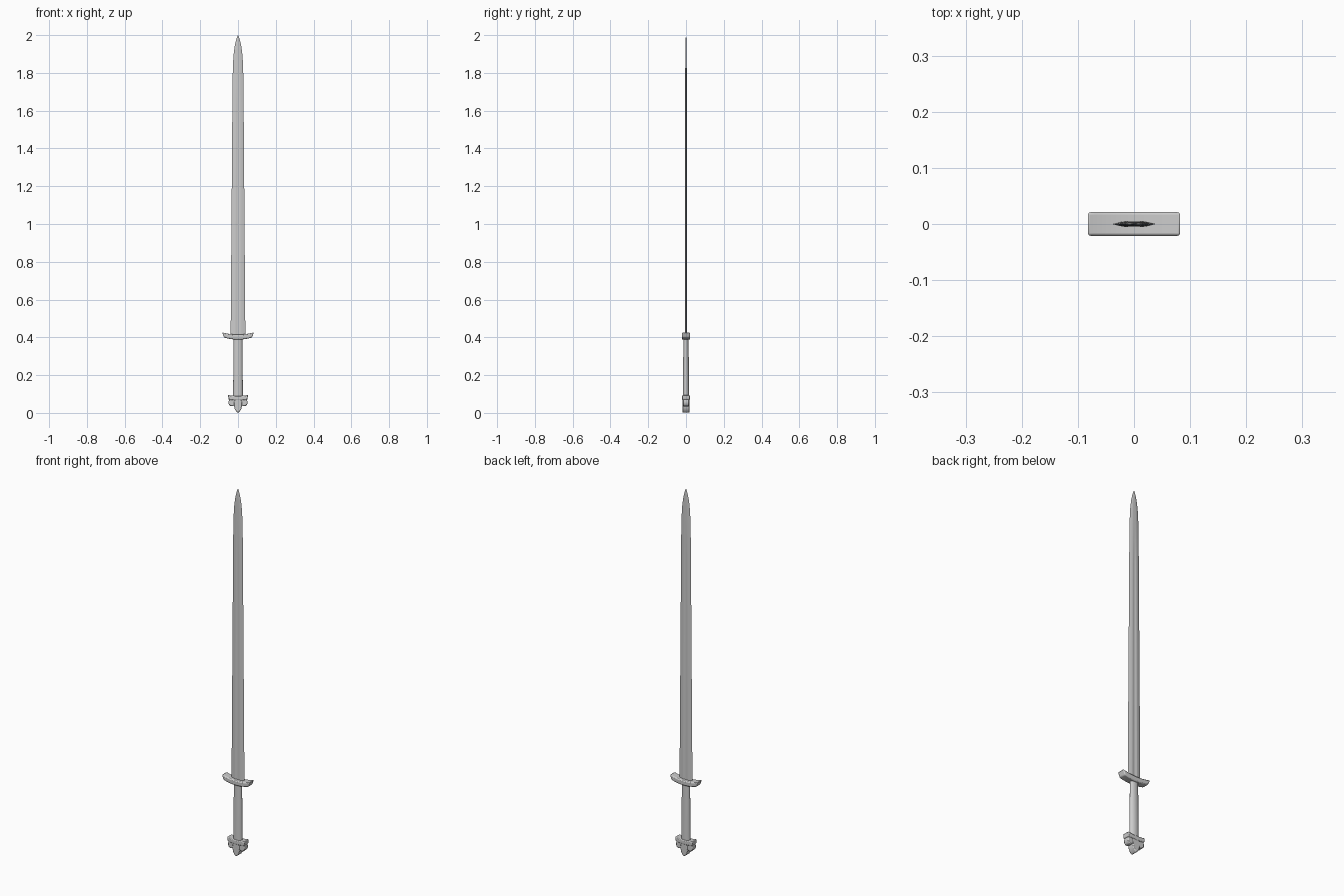
import bpy, bmesh, math

if "Cube" in bpy.data.objects:
    bpy.data.objects.remove(bpy.data.objects["Cube"])


def finish(name, bm, bevel=0.0, angle=35):
    bmesh.ops.recalc_face_normals(bm, faces=bm.faces)
    me = bpy.data.meshes.new(name)
    bm.to_mesh(me)
    bm.free()
    ob = bpy.data.objects.new(name, me)
    bpy.context.collection.objects.link(ob)
    if bevel:
        mod = ob.modifiers.new("soft_edges", 'BEVEL')
        mod.width = bevel
        mod.segments = 2
        mod.limit_method = 'ANGLE'
        mod.angle_limit = math.radians(40)
    bpy.ops.object.select_all(action='DESELECT')
    ob.select_set(True)
    bpy.context.view_layer.objects.active = ob
    bpy.ops.object.shade_smooth_by_angle(angle=math.radians(angle))
    return ob


def loft(name, rings, angle=35):
    bm = bmesh.new()
    loops = [[bm.verts.new(p) for p in r] for r in rings]
    for a, b in zip(loops, loops[1:]):
        n = len(a)
        for i in range(n):
            j = (i + 1) % n
            bm.faces.new((a[i], a[j], b[j], b[i]))
    bm.faces.new(loops[0][::-1])
    bm.faces.new(loops[-1])
    return finish(name, bm, angle=angle)


def plate(name, outline, half_y, bevel):
    """Front outline (x, z) extruded through the depth."""
    bm = bmesh.new()
    f = bm.faces.new([bm.verts.new((x, -half_y, z)) for x, z in outline])
    ext = bmesh.ops.extrude_face_region(bm, geom=[f])
    for v in ext["geom"]:
        if isinstance(v, bmesh.types.BMVert):
            v.co.y = half_y
    return finish(name, bm, bevel)


def curved_bar(name, top_w, bot_w, z_top, z_bot, rise, half_y, bevel):
    n = 12
    ts = [-1 + 2 * i / n for i in range(n + 1)]
    top = [(top_w * t, z_top + rise * t * t) for t in ts]
    bot = [(bot_w * t, z_bot + rise * t * t) for t in reversed(ts)]
    return plate(name, top + bot, half_y, bevel)


# Blade: lens section with a shallow fuller that fades toward the point
def blade_ring(z, w, t, groove):
    half = [(1.0, 0.0), (0.72, 0.55), (0.42, 0.95), (0.32, 1.0),
            (0.2, 1 - 0.75 * groove), (0.0, 1 - groove)]
    front = half + [(-x, y) for x, y in half[-2::-1]]
    back = [(-x, -y) for x, y in front[1:-1]]
    return [(x * w, y * t, z) for x, y in front + back]


rows = [(0.41, 0.039, 0.0055, 0.4), (0.8, 0.036, 0.0052, 0.4),
        (1.2, 0.033, 0.0048, 0.4), (1.6, 0.030, 0.0044, 0.4),
        (1.72, 0.029, 0.0042, 0.0), (1.82, 0.0275, 0.004, 0.0),
        (1.89, 0.024, 0.0036, 0.0), (1.94, 0.018, 0.003, 0.0),
        (1.975, 0.010, 0.002, 0.0), (1.993, 0.004, 0.001, 0.0),
        (2.0, 0.0006, 0.0003, 0.0)]
loft("blade", [blade_ring(*r) for r in rows], angle=25)

# Grip: flattened oval, slightly thicker toward the pommel
grip_rows = [(0.085, 0.026, 0.017), (0.19, 0.025, 0.016),
             (0.3, 0.024, 0.0145), (0.4, 0.023, 0.013)]
loft("grip", [[(a * math.cos(k * math.pi / 12), b * math.sin(k * math.pi / 12), z)
               for k in range(24)] for z, a, b in grip_rows])

# Guard: bar bowed up toward the blade
curved_bar("guard", 0.084, 0.074, 0.415, 0.388, 0.011, 0.0215, 0.005)

# Pommel: cross bar, two side lobes and a pointed middle lobe
curved_bar("pommel_bar", 0.053, 0.050, 0.090, 0.066, 0.005, 0.020, 0.004)
for side, s in (("left", -1), ("right", 1)):
    lobe = [(0.008, 0.074), (0.046, 0.074), (0.050, 0.060), (0.049, 0.046),
            (0.042, 0.037), (0.031, 0.035), (0.020, 0.040), (0.008, 0.044)]
    plate("pommel_lobe_" + side, [(s * x, z) for x, z in lobe], 0.0165, 0.004)
half = [(0.015, 0.078), (0.021, 0.060), (0.022, 0.040), (0.018, 0.022), (0.010, 0.008)]
plate("pommel_middle_lobe", half + [(0.0, 0.0)] + [(-x, z) for x, z in reversed(half)],
      0.019, 0.004)
